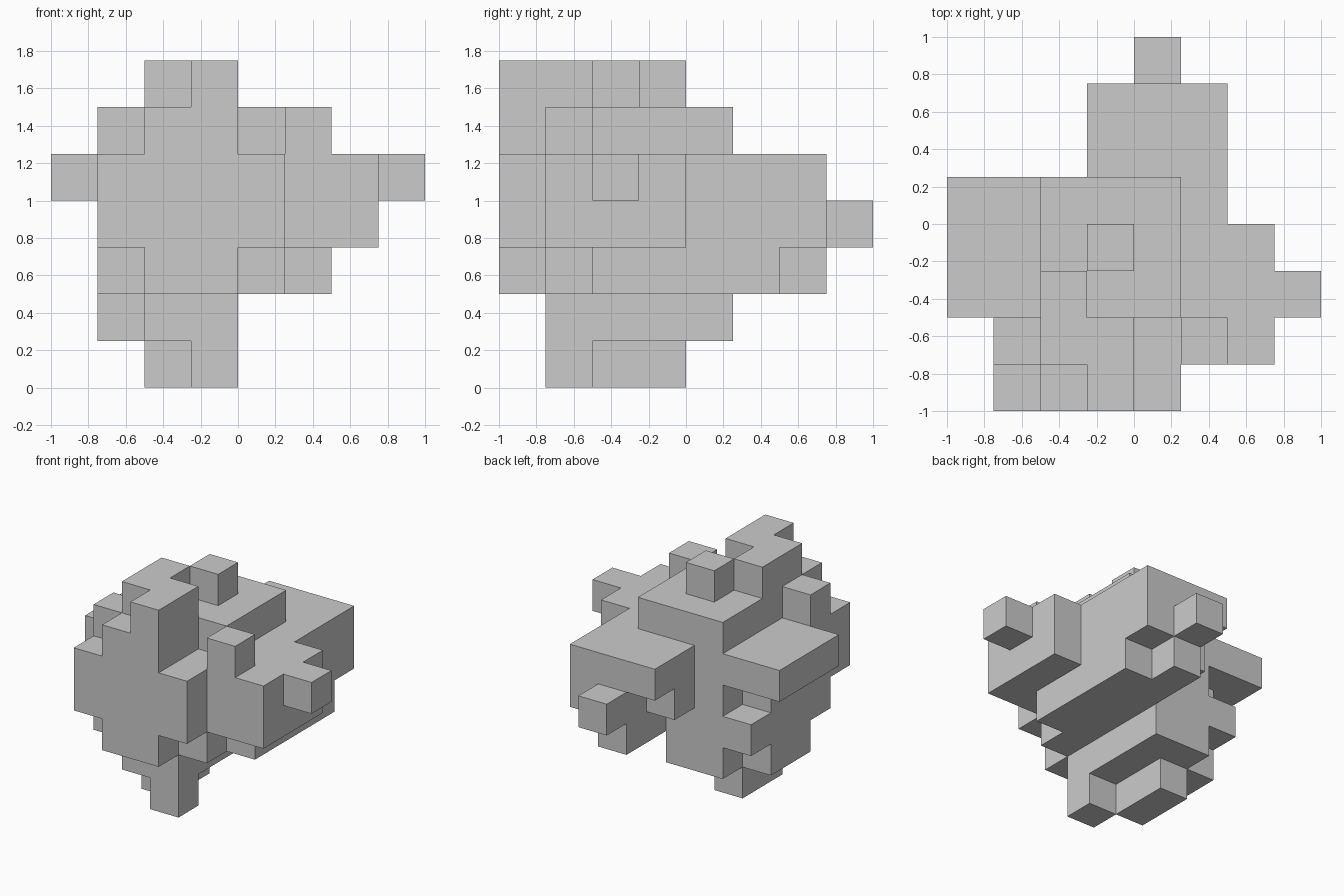
import bpy
import bmesh
from mathutils import Vector

CELL = 0.25
HALF = 4  # half the grid width in cells

# Each layer runs front to back; each row runs from -x to +x
LAYERS = [
    # foot
    ["........", "...#....", "..#.....", "..#....."],
    # ankle
    ["........", "..##....", ".###....", ".###....", "..##...."],
    # lower body
    ["..##....", ".####...", ".#####..", ".#####..", ".#####..",
     "....##..", "....#..."],
    # middle body with rear peg
    [".####...", ".######.", ".######.", ".######.", "..####..",
     "...###..", "....##..", "....#..."],
    # widest body with side shelf, side peg and rear shelf
    [".####...", ".######.", "########", "#######.", "######..",
     "...###..", "...###.."],
    # shoulders
    ["..##....", ".###.#..", "..###...", "..###...", "..###..."],
    # crest and top peg
    ["...#....", "..##....", "..#.....", "...#...."],
]

DIRECTIONS = [Vector(d) for d in
              ((1, 0, 0), (-1, 0, 0), (0, 1, 0), (0, -1, 0), (0, 0, 1), (0, 0, -1))]


def flat_material(name, value):
    mat = bpy.data.materials.new(name)
    mat.use_nodes = True
    color = (value, value, value, 1)
    mat.diffuse_color = color
    mat.node_tree.nodes["Principled BSDF"].inputs["Base Color"].default_value = color
    return mat


def filled_cells(layers):
    return {(i, j, k)
            for k, rows in enumerate(layers)
            for j, row in enumerate(rows)
            for i, mark in enumerate(row) if mark == "#"}


def block_shell(name, cells, mat):
    """Outer skin of a set of cubes, without inner walls."""
    bm = bmesh.new()
    corners = {}

    def corner(p):
        key = tuple(round(c) for c in p)
        if key not in corners:
            x, y, z = key
            corners[key] = bm.verts.new(((x - HALF) * CELL, (y - HALF) * CELL, z * CELL))
        return corners[key]

    for cell in sorted(cells):
        middle = Vector(cell) + Vector((0.5, 0.5, 0.5))
        for n in DIRECTIONS:
            if tuple(int(a + b) for a, b in zip(cell, n)) in cells:
                continue
            u = Vector((n.y, n.z, n.x))
            v = n.cross(u)
            loop = [(-1, -1), (1, -1), (1, 1), (-1, 1)]
            bm.faces.new([corner(middle + (n + u * a + v * b) / 2) for a, b in loop])

    mesh = bpy.data.meshes.new(name)
    bm.to_mesh(mesh)
    bm.free()
    mesh.materials.append(mat)
    obj = bpy.data.objects.new(name, mesh)
    bpy.context.collection.objects.link(obj)
    return obj


cube = bpy.data.objects.get("Cube")
if cube:
    bpy.data.objects.remove(cube, do_unlink=True)

block_shell("block_cluster", filled_cells(LAYERS), flat_material("light_gray", 0.6))
